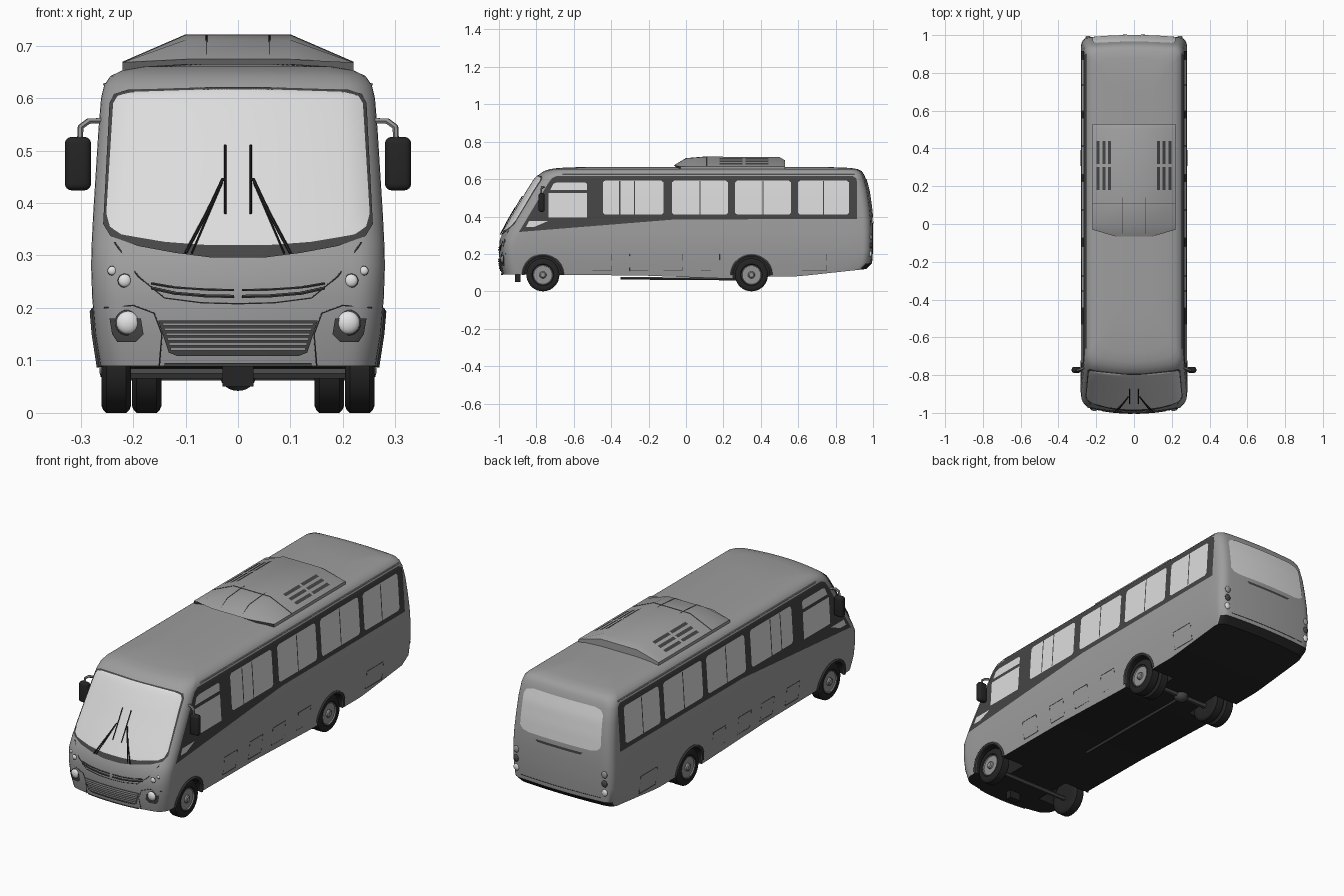
import bpy, bmesh, math
from mathutils import Vector, Matrix

if "Cube" in bpy.data.objects:
    bpy.data.objects.remove(bpy.data.objects["Cube"])

def material(name, v):
    m = bpy.data.materials.new(name)
    m.diffuse_color = (v, v, v, 1)
    m.use_nodes = True
    m.node_tree.nodes["Principled BSDF"].inputs["Base Color"].default_value = m.diffuse_color
    return m

BODY, TRIM, BLACK = material("body grey", .34), material("dark trim", .06), material("black rubber", .018)
GLASS, LAMP, RIM = material("pale glass", .72), material("lamp white", .78), material("wheel grey", .3)

# Body shape by height: z, half width, front y, back y
TABLE = [(.085, .262, -.985, .965), (.15, .272, -.997, .995), (.22, .278, -1, 1), (.28, .28, -.995, 1),
         (.32, .279, -.975, 1), (.38, .276, -.94, .998), (.46, .271, -.892, .99), (.54, .266, -.845, .978),
         (.60, .261, -.807, .962), (.625, .255, -.785, .952), (.642, .243, -.762, .94),
         (.653, .22, -.73, .92), (.66, .18, -.68, .88), (.665, .1, -.55, .75)]
WHEELS_Y = (-.765, .35)

def interp(table, t):
    for a, b in zip(table, table[1:]):
        if t <= b[0]:
            k = max(0, (t - a[0]) / (b[0] - a[0]))
            return [p + (q - p) * k for p, q in zip(a[1:], b[1:])]
    return table[-1][1:]

def inset(u, w, bulge, r):
    """How far the end face falls back at x = u * w: a bow plus a round corner."""
    u0 = 1 - r / w
    t = min(1, max(0, (abs(u) - u0) / (1 - u0)))
    return bulge * u * u + r * (1 - math.sqrt(1 - t * t))

def on(face, u, z, off=0.0):
    """Point on the body skin; face is 'front', 'back', or +1 / -1 for a side."""
    w, f, b = interp(TABLE, z)
    if face == 'front':
        return Vector((u, f + inset(u / w, w, .035, .05) - off, z))
    if face == 'back':
        return Vector((u, b - inset(u / w, w, .015, .04) + off, z))
    return Vector((face * (w + off), u, z))

def finish(ob, angle=35):
    bpy.ops.object.select_all(action='DESELECT')
    ob.select_set(True)
    bpy.context.view_layer.objects.active = ob
    bpy.ops.object.shade_smooth_by_angle(angle=math.radians(angle))
    return ob

def add(name, bm, *mats, recalc=True):
    if recalc:
        bmesh.ops.recalc_face_normals(bm, faces=bm.faces)
    me = bpy.data.meshes.new(name)
    bm.to_mesh(me)
    bm.free()
    for m in mats:
        me.materials.append(m)
    ob = bpy.data.objects.new(name, me)
    bpy.context.collection.objects.link(ob)
    return finish(ob)

def strip(name, face, rows, mat, off):
    """Thin plate hugging the skin; rows are (z, start, end)."""
    nc = 24 if face in ('front', 'back') else 1
    full = []
    for a, b in zip(rows, rows[1:]):
        n = max(1, math.ceil((b[0] - a[0]) / .02))
        full += [[p + (q - p) * k / n for p, q in zip(a, b)] for k in range(n)]
    full.append(rows[-1])
    bm = bmesh.new()
    grid = [[bm.verts.new(on(face, a + (b - a) * i / nc, z, off)) for i in range(nc + 1)] for z, a, b in full]
    out = Vector({'front': (0, -1, 0), 'back': (0, 1, 0)}.get(face, (1 if face == 1 else -1, 0, 0)))
    for r, s in zip(grid, grid[1:]):
        for i in range(nc):
            fc = bm.faces.new((r[i], r[i + 1], s[i + 1], s[i]))
            fc.normal_update()
            if fc.normal.dot(out) < 0:
                fc.normal_flip()
    return add(name, bm, mat, recalc=False)

def tube(name, pts, r, mat):
    cu = bpy.data.curves.new(name, 'CURVE')
    cu.dimensions, cu.bevel_depth, cu.bevel_resolution, cu.use_fill_caps = '3D', r, 1, True
    sp = cu.splines.new('POLY')
    sp.points.add(len(pts) - 1)
    for p, q in zip(sp.points, pts):
        p.co = (*q, 1)
    cu.materials.append(mat)
    ob = bpy.data.objects.new(name, cu)
    bpy.context.collection.objects.link(ob)
    finish_sel = bpy.context.view_layer.objects
    bpy.ops.object.select_all(action='DESELECT')
    ob.select_set(True)
    finish_sel.active = ob
    bpy.ops.object.convert(target='MESH')
    return finish(bpy.context.object, 50)

def lathe(name, x, y, s, profile, mat, n=36):
    """Spin (depth, radius) about the wheel axle."""
    bm = bmesh.new()
    rings = [[bm.verts.new((s * (x - d), y + r * math.cos(2 * math.pi * i / n), .088 + r * math.sin(2 * math.pi * i / n)))
              for i in range(n)] for d, r in profile]
    for a, b in zip(rings, rings[1:]):
        for i in range(n):
            bm.faces.new((a[i], a[(i + 1) % n], b[(i + 1) % n], b[i]))
    bm.faces.new(rings[0])
    bm.faces.new(rings[-1])
    return add(name, bm, mat)

def blob(name, loc, scale, mat):
    bm = bmesh.new()
    bmesh.ops.create_uvsphere(bm, u_segments=20, v_segments=12, radius=1,
                              matrix=Matrix.Translation(loc) @ Matrix.Diagonal((*scale, 1)))
    return add(name, bm, mat)

def box(name, loc, size, mat, bevel=0.0):
    bm = bmesh.new()
    bmesh.ops.create_cube(bm, size=1, matrix=Matrix.Translation(loc) @ Matrix.Diagonal((*size, 1)))
    if bevel:
        bmesh.ops.bevel(bm, geom=bm.edges[:], offset=bevel, segments=4, profile=.5, affect='EDGES')
    return add(name, bm, mat)

# Body shell: stacked rounded outlines, closed top and bottom
SKIRT = [(-1, .09), (-.25, .085), (.25, .067), (.45, .08), (.6, .08), (.97, .12), (1, .12)]
us = [math.sin(math.pi / 2 * k / 16) for k in range(17)]
bm = bmesh.new()
rings = []
for lv, (z, w, f, b) in enumerate(TABLE):
    half = [on('front', u * w, z) for u in us]
    y0, y1 = half[-1].y, on('back', w, z).y
    half += [Vector((w, y0 + (y1 - y0) * k / 28, z)) for k in range(1, 28)]
    half += [on('back', u * w, z) for u in reversed(us)]
    if lv == 0:
        for p in half:
            p.z = interp(SKIRT, p.y)[0]
    left = [Vector((-p.x, p.y, p.z)) for p in half[-2:0:-1]]
    rings.append([bm.verts.new(p) for p in half + left])
N, H = len(rings[0]), len(half)
for a, b in zip(rings, rings[1:]):
    for i in range(N):
        bm.faces.new((a[i], a[(i + 1) % N], b[(i + 1) % N], b[i]))
for ring in (rings[0], rings[-1]):
    for j in range(H - 1):
        quad = [ring[j], ring[j + 1], ring[(N - j - 1) % N], ring[(N - j) % N]]
        bm.faces.new(list(dict.fromkeys(quad)))
body = add("bus_body", bm, BODY, BLACK)

# Wheel wells
for y in WHEELS_Y:
    for s in (1, -1):
        bm = bmesh.new()
        bmesh.ops.create_cone(bm, cap_ends=True, segments=40, radius1=.1, radius2=.1, depth=.3,
                              matrix=Matrix.Translation((s * .28, y, .088)) @ Matrix.Rotation(math.pi / 2, 4, 'Y'))
        cutter = add("wheel_well_cutter", bm, BLACK)
        cutter.hide_render = True
        mod = body.modifiers.new("well", 'BOOLEAN')
        mod.object, mod.operation, mod.solver = cutter, 'DIFFERENCE', 'EXACT'
        bpy.context.view_layer.objects.active = body
        bpy.ops.object.modifier_apply(modifier=mod.name)
        bpy.data.objects.remove(cutter)
for p in body.data.polygons:
    c = p.center
    well = any(math.hypot(c.y - y, c.z - .088) < .1005 for y in WHEELS_Y) and abs(c.x) < .262
    p.material_index = 1 if well or (p.normal.z < -.6 and c.z < .15) else 0
finish(body)

# Windscreen and rear window
sym = lambda rows: [(z, -x, x) for z, x in rows]
strip("windscreen_frame", 'front', sym([(.296, .05), (.305, .12), (.318, .19), (.337, .243), (.36, .257), (.59, .245),
                                        (.608, .236), (.616, .21), (.621, .05)]), TRIM, .004)
strip("windscreen", 'front', sym([(.32, .06), (.326, .14), (.34, .222), (.355, .245), (.38, .252), (.59, .239),
                                  (.605, .23), (.612, .2), (.617, .05)]), GLASS, .007)
strip("rear_window", 'back', sym([(.395, .17), (.402, .205), (.42, .222), (.57, .218), (.59, .205), (.6, .17)]), GLASS, .004)
strip("rear_plate_recess", 'back', sym([(.362, .12), (.374, .13)]), TRIM, .004)
tube("rear_bumper_seam", [on('back', x / 50, .17, .001) for x in range(-11, 12)], .0015, TRIM)

# Front grilles
strip("lower_grille", 'front', sym([(.108, .115), (.115, .132), (.176, .152)]), TRIM, .004)
for k in range(6):
    z = .119 + k * .0095
    strip("grille_slat", 'front', sym([(z, .128 + k * .003), (z + .005, .129 + k * .003)]), BODY, .007)
strip("bumper_shadow_lip", 'front', sym([(.088, .14), (.095, .14)]), TRIM, .003)

for s in (1, -1):
    pts = lambda seq, off=.002: [on('front', s * x, z, off) for x, z in seq]
    tube("upper_grille_slit", pts([(.008, .222), (.06, .223), (.12, .228), (.165, .238)]), .0035, TRIM)
    tube("upper_grille_slit", pts([(.008, .234), (.06, .235), (.12, .239), (.165, .247)]), .0025, TRIM)
    tube("bonnet_seam", pts([(0, .208), (.07, .21), (.14, .219), (.19, .26), (.235, .325)]), .0015, TRIM)
    tube("bumper_seam", pts([(.255, .2), (.2, .205), (.16, .19), (.145, .15), (.15, .09)]), .0015, TRIM)
    strip("lamp_mesh", 'front', [(.135, s * .195, s * .23), (.15, s * .18, s * .24), (.18, s * .185, s * .245)], TRIM, .003)
    for x, z, r in ((.21, .172, .022), (.216, .252, .012), (.24, .271, .008)):
        p = on('front', s * x, z)
        blob("headlamp_rim", p, (r * 1.12, r * .3, r * 1.12), TRIM)
        blob("headlamp", p, (r, r * .55, r), LAMP)
    # Wipers
    tube("wiper_arm", pts([(.1, .305), (.06, .38), (.03, .445), (.024, .445)], .014), .003, BLACK)
    tube("wiper_arm", pts([(.088, .305), (.03, .44)], .014), .002, BLACK)
    tube("wiper_blade", pts([(.024, .38), (.024, .445), (.024, .51)], .012), .0025, BLACK)
    # Tail lamps
    for z, m in ((.2, LAMP), (.245, TRIM), (.29, RIM)):
        blob("tail_lamp", on('back', s * .243, z), (.015, .008, .017), m)
    # Side window band and panes
    strip("window_band", s, [(.318, -.893, -.885), (.385, -.852, -.05), (.386, -.852, .915), (.58, -.735, .915),
                             (.605, -.716, .91), (.617, -.69, .89)], TRIM, .003)
    for a, b in ((-.445, -.12), (-.075, .225), (.262, .562), (.598, .872)):
        strip("side_window", s, [(.41, a + .012, b - .012), (.42, a, b), (.582, a, b), (.592, a + .012, b - .012)], GLASS, .005)
        for k in ((.5,) if b - a < .31 else (.28, .52)):
            y = a + (b - a) * k
            strip("pane_divider", s, [(.412, y - .003, y + .003), (.59, y - .003, y + .003)], TRIM, .0065)
    strip("driver_window", s, [(.395, -.735, -.53), (.525, -.735, -.53)], GLASS, .005)
    strip("driver_top_window", s, [(.542, -.725, -.53), (.575, -.71, -.53), (.583, -.69, -.54)], GLASS, .005)
    strip("quarter_glass", s, [(.345, -.855, -.81), (.375, -.84, -.74)], GLASS, .005)
    # Panel seams on the flanks
    for a, b in ((-.5, -.4), (-.3, -.2), (-.12, -.02), (.08, .18), (.62, .75)):
        tube("hatch_seam", [on(s, y, z) for y, z in ((a, .11), (a, .2), (b, .2), (b, .11), (a, .11))], .0012, TRIM)
    tube("gutter", [on(s, y, .626) for y in (-.66, .9)], .003, BODY)
    # Mirrors
    tube("mirror_arm", [(s * .25, -.755, .557), (s * .285, -.77, .556), (s * .3, -.775, .545), (s * .302, -.775, .5)], .006, RIM)
    box("mirror_housing", (s * .305, -.772, .475), (.05, .032, .102), BLACK, .013)
    # Wheels and arches
    tyre = [(.008, .05), (0, .058), (0, .075), (.003, .082), (.009, .088), (.047, .088), (.053, .082), (.056, .075), (.054, .05)]
    rim = [(-.004, .004), (-.004, .012), (0, .017), (.012, .02), (.011, .034), (.018, .045), (.003, .051), (.007, .056)]
    for y in WHEELS_Y:
        lathe("tyre", .26, y, s, tyre, BLACK)
        lathe("wheel_rim", .26, y, s, rim, RIM)
        for k in range(8):
            a = k * math.pi / 4
            blob("rim_hole", (s * .2465, y + .037 * math.cos(a), .088 + .037 * math.sin(a)), (.002, .005, .005), BLACK)
        arc = [(y + .105 * math.cos(a), .088 + .105 * math.sin(a)) for a in (math.pi * k / 24 for k in range(25))]
        tube("wheel_arch", [on(s, v, z, -.001) for v, z in arc], .008, TRIM)
    lathe("inner_rear_tyre", .202, WHEELS_Y[1], s, tyre, BLACK)

# Axles and drive shaft
for y, r in zip(WHEELS_Y, (.011, .015)):
    tube("axle", [(-.21, y, .075), (.21, y, .075)], r, TRIM)
blob("differential", (0, .35, .072), (.035, .035, .03), TRIM)
tube("drive_shaft", [(0, .34, .065), (0, -.35, .07)], .008, TRIM)
box("tow_bracket", (0, -.9, .07), (.06, .03, .04), BLACK)

# Roof air conditioner: side edge y, middle y, top z
bm = bmesh.new()
secs = []
for ys, ym, top in ((-.03, -.065, .674), (0, 0, .711), (.11, .11, .72), (.5, .5, .718), (.53, .53, .7)):
    secs.append([bm.verts.new(p) for p in ((-.22, ys, .64), (-.22, ys, .668), (-.1, ym, top),
                                           (.1, ym, top), (.22, ys, .668), (.22, ys, .64))])
for a, b in zip(secs, secs[1:]):
    for i in range(6):
        bm.faces.new((a[i], a[(i + 1) % 6], b[(i + 1) % 6], b[i]))
bm.faces.new(secs[0])
bm.faces.new(secs[-1])
add("roof_air_unit", bm, BODY)
for s in (1, -1):
    tube("air_unit_seam", [(s * .06, -.06, .675), (s * .06, 0, .711), (s * .06, .11, .72), (s * .06, .53, .7)], .0015, TRIM)
    slope = lambda x: .668 + (.22 - x) / .12 * .051 + .002
    for x in (.13, .16, .19):
        for y in (.18, .317):
            bm = bmesh.new()
            vs = [bm.verts.new((s * u, v, slope(u))) for u, v in
                  ((x - .008, y), (x + .008, y), (x + .008, y + .123), (x - .008, y + .123))]
            bm.faces.new(vs if s > 0 else vs[::-1])
            add("air_vent", bm, TRIM, recalc=False)
tube("air_unit_seam", [(-.22, .11, .668), (-.1, .11, .72), (.1, .11, .72), (.22, .11, .668)], .0015, TRIM)
